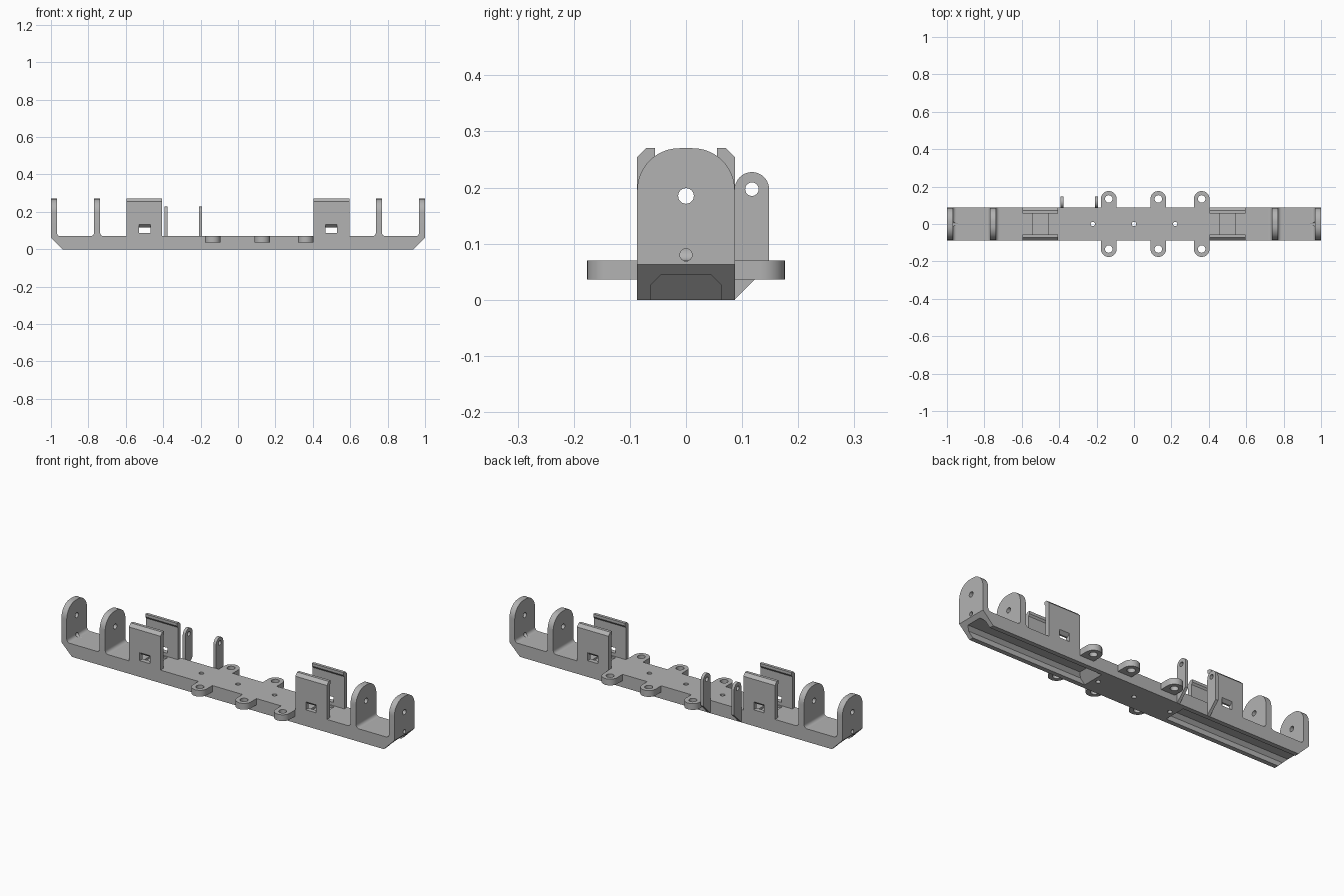
import bpy, bmesh
from math import sin, cos, pi

cube = bpy.data.objects.get("Cube")
if cube:
    bpy.data.objects.remove(cube)

GREY = bpy.data.materials.new("plain grey")
GREY.use_nodes = True
GREY.diffuse_color = (0.45, 0.45, 0.45, 1)
GREY.node_tree.nodes["Principled BSDF"].inputs["Base Color"].default_value = (0.45, 0.45, 0.45, 1)

W = 0.087      # half width of the bar
DECK = 0.07    # top of the bar


def arc(cx, cy, r, a0, a1, n=12):
    """Points on an arc, angles in half turns."""
    return [(cx + r * cos(pi * (a0 + (a1 - a0) * i / n)),
             cy + r * sin(pi * (a0 + (a1 - a0) * i / n))) for i in range(n + 1)]


def prism(name, pts, axis, lo, hi):
    """Extrude a flat profile along an axis."""
    place = {"x": lambda a, b, d: (d, a, b),
             "y": lambda a, b, d: (a, d, b),
             "z": lambda a, b, d: (a, b, d)}[axis]
    bm = bmesh.new()
    face = bm.faces.new([bm.verts.new(place(a, b, lo)) for a, b in pts])
    new = bmesh.ops.extrude_face_region(bm, geom=[face])["geom"]
    bmesh.ops.translate(bm, vec=place(0, 0, hi - lo),
                        verts=[v for v in new if isinstance(v, bmesh.types.BMVert)])
    bmesh.ops.recalc_face_normals(bm, faces=bm.faces)
    mesh = bpy.data.meshes.new(name)
    bm.to_mesh(mesh)
    bm.free()
    mesh.materials.append(GREY)
    obj = bpy.data.objects.new(name, mesh)
    bpy.context.collection.objects.link(obj)
    return obj


def rect(a0, a1, b0, b1):
    return [(a0, b0), (a1, b0), (a1, b1), (a0, b1)]


def hole(cx, cy, r, axis, lo, hi):
    return prism("hole_cutter", arc(cx, cy, r, 0, 2, 24)[:-1], axis, lo, hi)


def cut(obj, *cutters):
    for c in cutters:
        mod = obj.modifiers.new("cut", "BOOLEAN")
        mod.operation, mod.solver, mod.object = "DIFFERENCE", "EXACT", c
        c.hide_render = True
        c.hide_set(True)
        c.display_type = "WIRE"


def smooth(obj):
    bpy.ops.object.select_all(action="DESELECT")
    obj.select_set(True)
    bpy.context.view_layer.objects.active = obj
    bpy.ops.object.shade_smooth_by_angle(angle=0.6)


# Main bar with sloped ends
bar = prism("base_bar", [(-0.937, 0), (0.937, 0), (1, 0.063), (1, DECK), (-1, DECK), (-1, 0.063)],
            "y", -W, W)
for x in (-0.22, 0, 0.22):
    cut(bar, hole(x, 0, 0.012, "z", -0.05, 0.15))

# Arched plate profile
plate = [(-W, DECK), (W, DECK)] + arc(W - 0.075, 0.195, 0.075, 0, 0.5) \
    + arc(0.075 - W, 0.195, 0.075, 0.5, 1)

for s, side in ((1, "left"), (-1, "right")):
    def span(a, b):
        return sorted((s * a, s * b))

    # Underside channel with chamfered roof and sloped inner end
    channel = prism("channel_cutter", [(-0.062, -0.02), (0.062, -0.02), (0.062, 0.027), (0.044, 0.045),
                                       (-0.044, 0.045), (-0.062, 0.027)], "x", *span(0.25, 1.1))
    for v in channel.data.vertices:
        if abs(v.co.x) < 0.3:
            v.co.x += s * v.co.z
    groove = prism("groove_cutter", rect(*span(0.46, 0.54), 0.06, 0.1), "y", -0.055, 0.055)
    end_hole = hole(0, 0.08, 0.011, "x", *span(0.94, 1.05))
    axle_hole = hole(0, 0.185, 0.014, "x", *span(0.6, 1.1))
    cut(bar, channel, groove, end_hole)

    # Arched uprights with fillets at their feet
    for label, x0, x1 in (("inner", 0.737, 0.77), ("end", 0.968, 1.0)):
        up = prism(f"{label}_upright_{side}", plate, "x", *span(x0, x1))
        cut(up, axle_hole)
        if label == "end":
            cut(up, end_hole)
        smooth(up)
        for x, d in ((x0, -1), (x1, 1)):
            if x == 1.0:
                continue
            r = 0.018
            curve = arc(x + d * r, DECK + r, r, 1.5, 1.5 - 0.5 * d, 6)
            curve = [(s * a, b) for a, b in curve]
            fillet = prism(f"{label}_fillet_{side}", [(s * x, DECK)] + curve, "y", -W, W)
            if label == "end":
                cut(fillet, end_hole)
            smooth(fillet)

    # Clip walls with a window
    for f, where in ((-1, "front"), (1, "back")):
        wall = prism(f"clip_wall_{where}_{side}",
                     [(f * W, DECK), (f * W, 0.254), (f * 0.071, 0.27), (f * 0.055, 0.27),
                      (f * 0.055, 0.255), (f * 0.062, 0.245), (f * 0.062, DECK)],
                     "x", *span(0.405, 0.595))
        window = prism("window_cutter", [(f * 0.04, 0.088), (f * 0.1, 0.088), (f * 0.1, 0.144),
                                         (f * 0.071, 0.117), (f * 0.04, 0.117)],
                       "x", *span(0.468, 0.53))
        cut(wall, window)

# Mounting lugs along the middle
for i, x in enumerate((-0.135, 0.13, 0.362)):
    for f, where in ((-1, "front"), (1, "back")):
        pts = [(x - 0.042, W), (x + 0.042, W)] + arc(x, 0.134, 0.042, 0, 1, 20)
        lug = prism(f"lug_{where}_{i + 1}", [(a, f * b) for a, b in pts], "z", 0.036, DECK)
        cut(lug, hole(x, f * 0.134, 0.02, "z", 0, 0.12))
        smooth(lug)

# Thin drilled ears on the back
for name, x in (("ear_outer", -0.385), ("ear_inner", -0.2)):
    ear = prism(name, [(W - 0.001, 0), (0.148, 0.061)] + arc(0.1175, 0.197, 0.0305, 0, 1, 20)
                + [(W - 0.001, 0.19)], "x", x - 0.008, x + 0.008)
    cut(ear, hole(0.1175, 0.197, 0.012, "x", x - 0.05, x + 0.05))
    smooth(ear)
